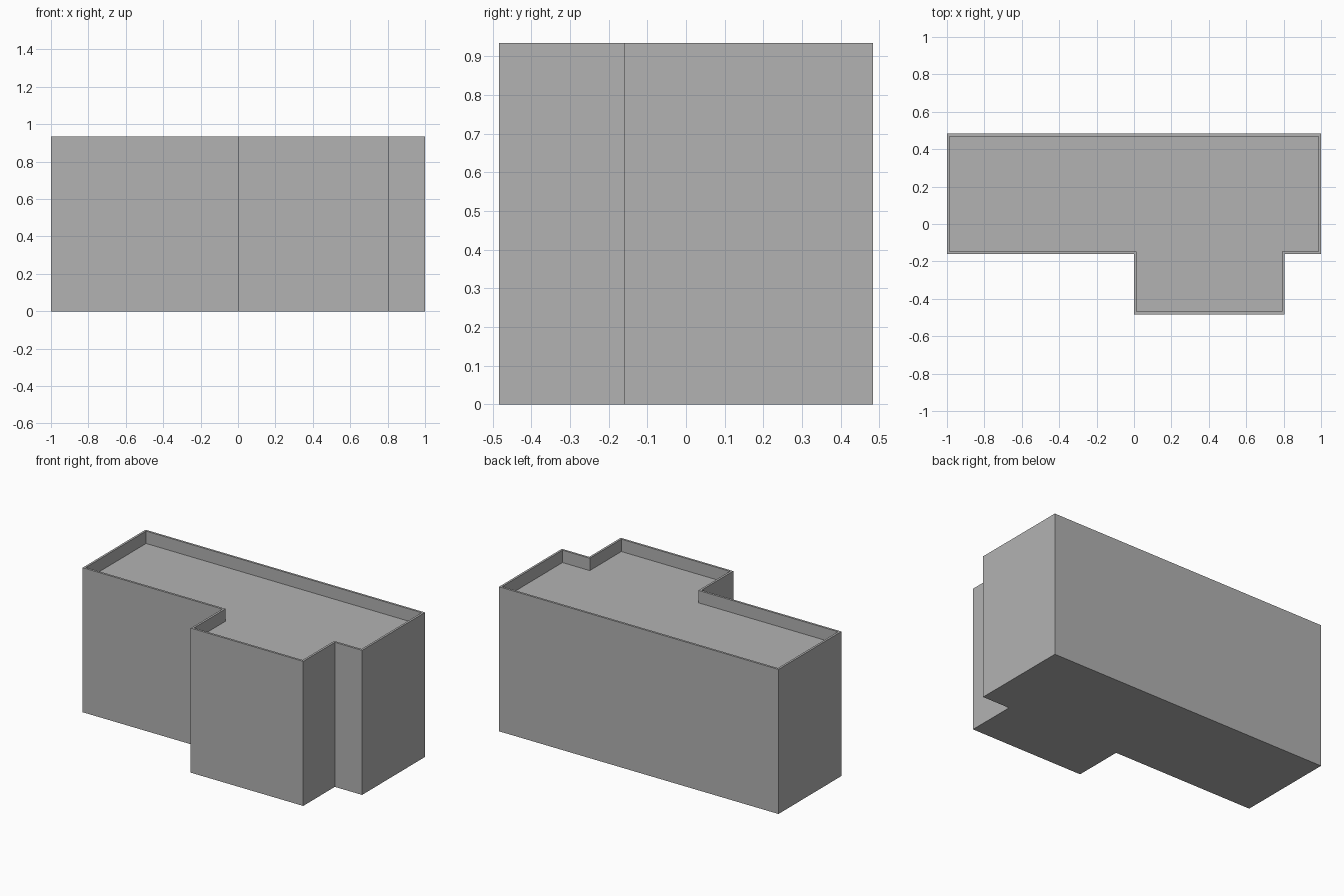
import bpy
import bmesh
from mathutils import Vector

HEIGHT = 0.935
PARAPET_DEPTH = 0.08
PARAPET_WIDTH = 0.014

cube = bpy.data.objects.get("Cube")
if cube:
    bpy.data.objects.remove(cube, do_unlink=True)

# Plain concrete colour
concrete = bpy.data.materials.new("concrete_grey")
concrete.use_nodes = True
grey = (0.448, 0.448, 0.448, 1)
concrete.diffuse_color = grey
concrete.node_tree.nodes["Principled BSDF"].inputs["Base Color"].default_value = grey

# Footprint: long block with a projecting front wing
back, step, front = 0.483, -0.16, -0.483
footprint = [(-1, step), (0, step), (0, front), (0.805, front),
             (0.805, step), (1, step), (1, back), (-1, back)]

bm = bmesh.new()
base = bm.faces.new([bm.verts.new((x, y, 0)) for x, y in footprint])

# Walls
walls = bmesh.ops.extrude_face_region(bm, geom=[base], use_keep_orig=True)["geom"]
roof = next(g for g in walls if isinstance(g, bmesh.types.BMFace))
bmesh.ops.translate(bm, vec=Vector((0, 0, HEIGHT)), verts=roof.verts)
bmesh.ops.recalc_face_normals(bm, faces=bm.faces)

# Parapet rim around the sunken flat roof
bmesh.ops.inset_region(bm, faces=[roof], thickness=PARAPET_WIDTH, use_even_offset=True)
sunk = bmesh.ops.extrude_discrete_faces(bm, faces=[roof])["faces"][0]
bmesh.ops.translate(bm, vec=Vector((0, 0, -PARAPET_DEPTH)), verts=sunk.verts)
bmesh.ops.recalc_face_normals(bm, faces=bm.faces)

mesh = bpy.data.meshes.new("building_shell")
bm.to_mesh(mesh)
bm.free()
mesh.materials.append(concrete)
building = bpy.data.objects.new("building_shell", mesh)
bpy.context.collection.objects.link(building)
